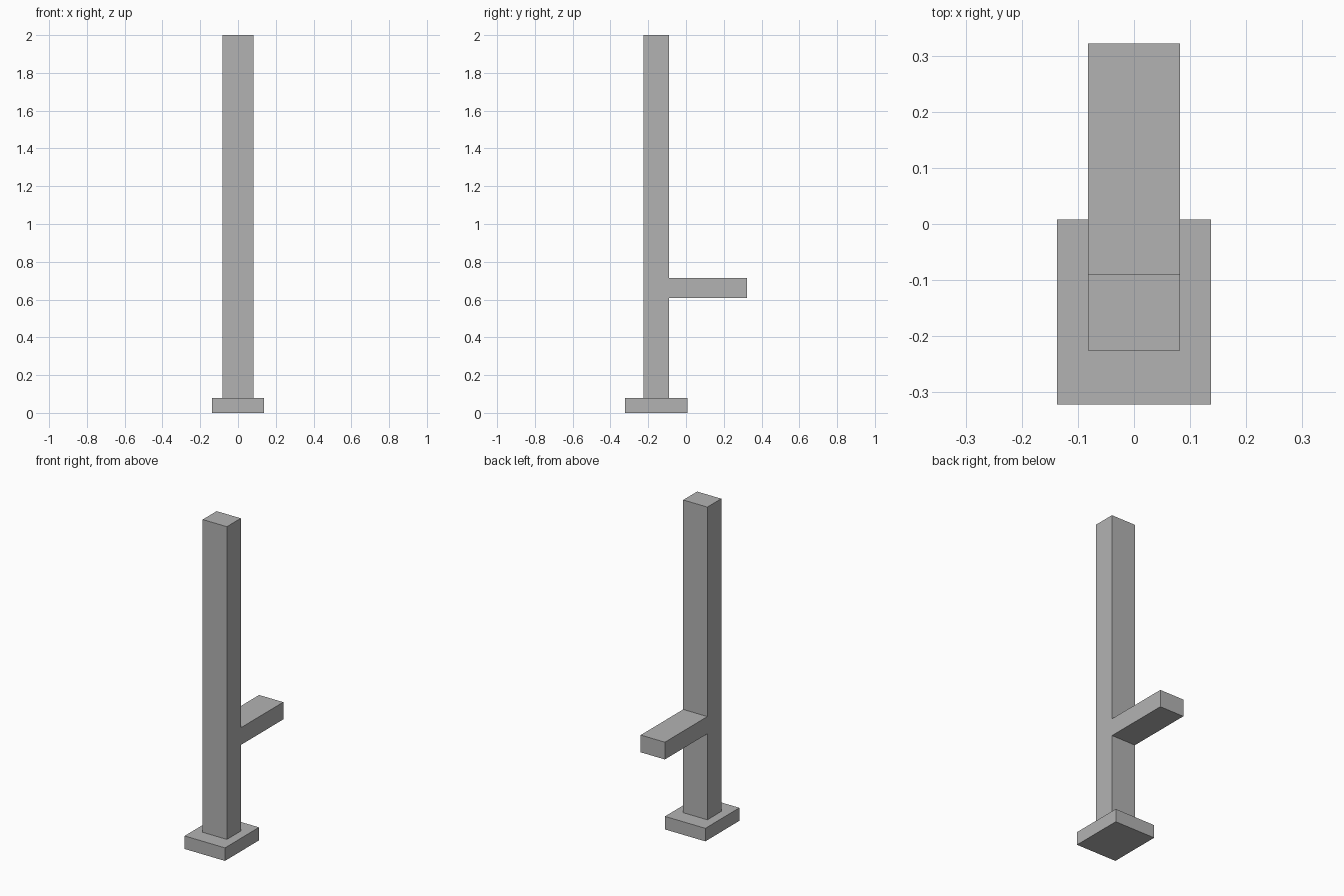
import bpy
import bmesh

cube = bpy.data.objects.get("Cube")
if cube:
    bpy.data.objects.remove(cube, do_unlink=True)

# Plain grey for every part
grey = bpy.data.materials.new("plain grey")
grey.use_nodes = True
color = (0.45, 0.45, 0.45, 1)
grey.diffuse_color = color
grey.node_tree.nodes["Principled BSDF"].inputs["Base Color"].default_value = color


def extrude_profile(name, profile, half_width):
    """Extrude a side (y, z) outline symmetrically along x."""
    bm = bmesh.new()
    face = bm.faces.new([bm.verts.new((-half_width, y, z)) for y, z in profile])
    grown = bmesh.ops.extrude_face_region(bm, geom=[face], use_keep_orig=True)
    verts = [v for v in grown["geom"] if isinstance(v, bmesh.types.BMVert)]
    bmesh.ops.translate(bm, verts=verts, vec=(2 * half_width, 0, 0))
    bmesh.ops.recalc_face_normals(bm, faces=bm.faces)
    mesh = bpy.data.meshes.new(name)
    bm.to_mesh(mesh)
    bm.free()
    mesh.materials.append(grey)
    obj = bpy.data.objects.new(name, mesh)
    bpy.context.collection.objects.link(obj)
    return obj


base_top, height = 0.08, 2.0
front, back = -0.225, -0.09
arm_end, arm_bottom, arm_top = 0.322, 0.608, 0.714

# Foot plate
extrude_profile("base_plate", [(-0.322, 0), (0.008, 0), (0.008, base_top), (-0.322, base_top)], 0.137)

# Upright post with the arm reaching out behind it
extrude_profile("post_with_arm", [
    (front, base_top), (back, base_top), (back, arm_bottom), (arm_end, arm_bottom),
    (arm_end, arm_top), (back, arm_top), (back, height), (front, height)], 0.082)
